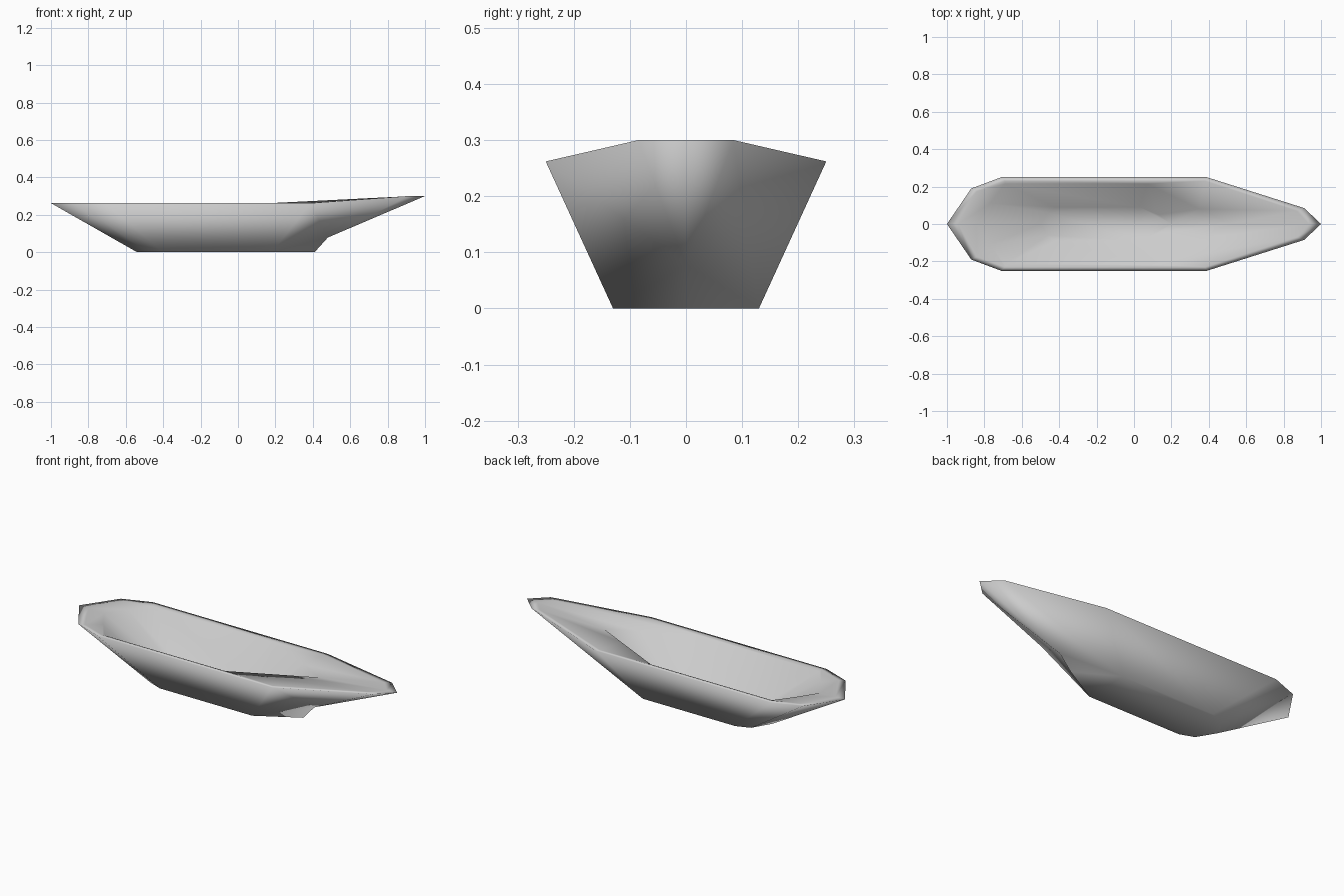
import bpy, bmesh

if "Cube" in bpy.data.objects:
    bpy.data.objects.remove(bpy.data.objects["Cube"])

grey = bpy.data.materials.new("hull_grey")
grey.diffuse_color = (0.6, 0.6, 0.6, 1)
grey.use_nodes = True
grey.node_tree.nodes["Principled BSDF"].inputs["Base Color"].default_value = grey.diffuse_color

bm = bmesh.new()
cache = {}


def vert(x, y, z):
    key = (round(x, 4), round(y, 4), round(z, 4))
    if key not in cache:
        cache[key] = bm.verts.new(key)
    return cache[key]


def ring(half):
    """Half outline from stern to bow, mirrored across y = 0 into a loop."""
    pts = half + [(x, -y, z) for x, y, z in reversed(half[1:-1])]
    return [vert(*p) for p in pts]


def face(verts):
    """Make a face, dropping repeated corners and collapsed faces."""
    unique = list(dict.fromkeys(verts))
    if len(unique) > 2 and not bm.faces.get(unique):
        bm.faces.new(unique)


def level(pts, z):
    return [(x, y, z) for x, y in pts]


# outlines from the keel up the outside, over the rim and down inside
bottom = level([(-.54, 0), (-.48, .10), (-.40, .13), (.18, .13)], 0)
keel = ring(bottom + [(.41, 0, 0), (.41, 0, 0)])
chine = ring(bottom + [(.48, 0, .078), (.48, 0, .078)])
rim = ring(level([(-1, 0), (-.87, .19), (-.71, .25), (.39, .25)], .262)
           + level([(.91, .085), (1, 0)], .30))
inner_rim = ring(level([(-.94, 0), (-.84, .175), (-.69, .23), (.38, .23)], .262)
                 + level([(.87, .07), (.935, 0)], .297))
opening = ring(level([(-.843, 0), (-.77, .11), (-.69, .215),
                      (.07, .215), (.35, .08), (.515, 0)], .257))
floor = ring(level([(-.50, 0), (-.46, .06), (-.42, .09),
                    (.03, .09), (.13, .05), (.20, 0)], .04))

# bridge consecutive outlines, then close the bottom and the floor
rings = [keel, chine, rim, inner_rim, opening, floor]
for a, b in zip(rings, rings[1:]):
    n = len(a)
    for i in range(n):
        j = (i + 1) % n
        face([a[i], a[j], b[j], b[i]])
face(keel)
face(floor)

bmesh.ops.recalc_face_normals(bm, faces=bm.faces[:])
for f in bm.faces:
    f.smooth = True

mesh = bpy.data.meshes.new("boat_hull")
bm.to_mesh(mesh)
bm.free()
mesh.materials.append(grey)
hull = bpy.data.objects.new("boat_hull", mesh)
bpy.context.collection.objects.link(hull)
